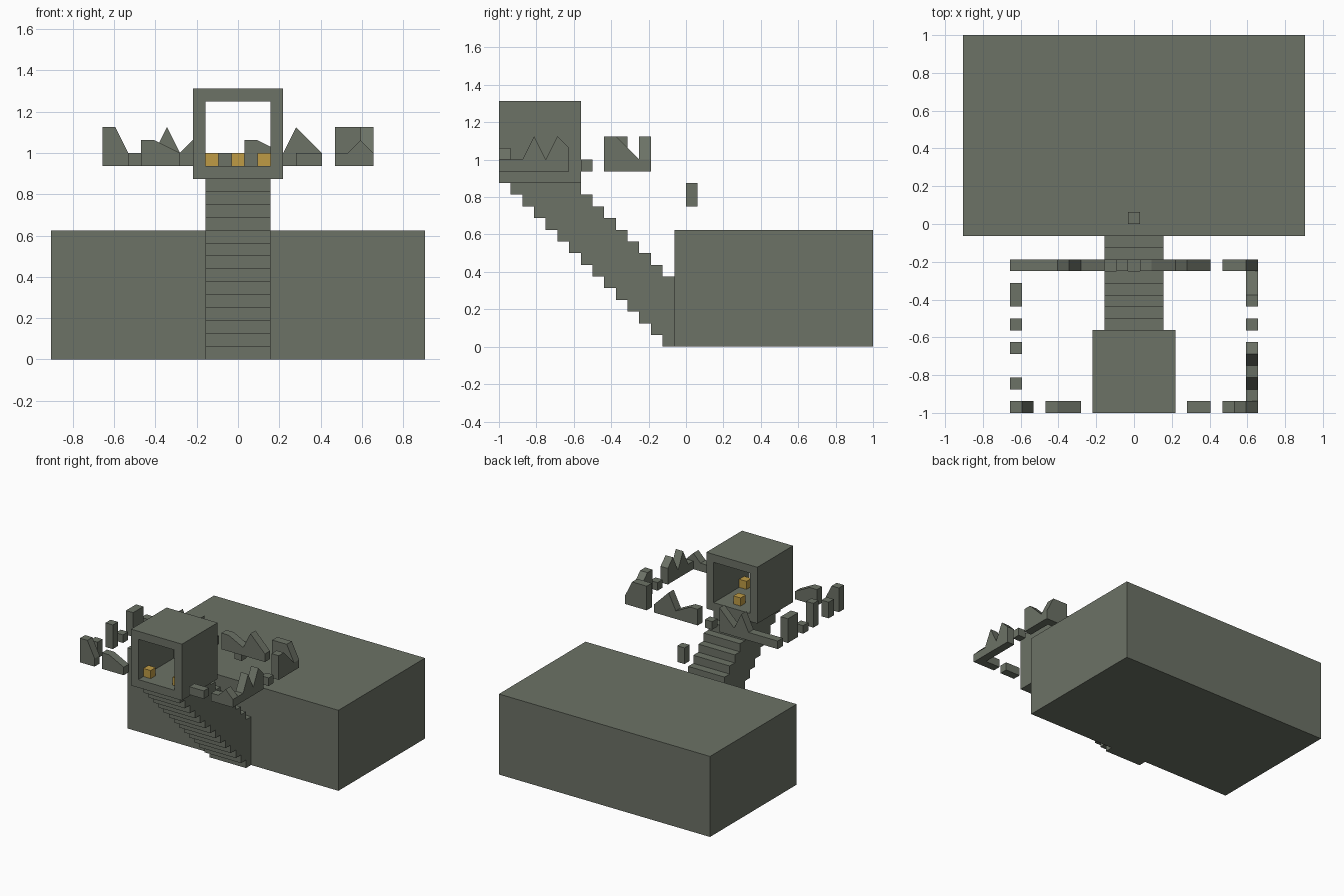
import bpy
import bmesh
from mathutils import Vector

U = 1 / 16  # one block

cube = bpy.data.objects.get("Cube")
if cube:
    bpy.data.objects.remove(cube, do_unlink=True)


def material(name, rgb):
    m = bpy.data.materials.new(name)
    m.use_nodes = True
    m.diffuse_color = (*rgb, 1)
    m.node_tree.nodes["Principled BSDF"].inputs["Base Color"].default_value = (*rgb, 1)
    return m


stone = material("grey green stone", (0.15, 0.168, 0.133))
gold = material("amber", (0.52, 0.33, 0.06))


def finish(name, bm, mat):
    bmesh.ops.recalc_face_normals(bm, faces=bm.faces)
    mesh = bpy.data.meshes.new(name)
    bm.to_mesh(mesh)
    bm.free()
    mesh.materials.append(mat)
    obj = bpy.data.objects.new(name, mesh)
    bpy.context.collection.objects.link(obj)
    return obj


def extrude(name, outline, axis, start, depth, mat=stone):
    """Extrude an outline of (horizontal, z) points along x or y, in blocks."""
    bm = bmesh.new()
    along_x = axis == "x"
    verts = [bm.verts.new(Vector((start, h, z) if along_x else (h, start, z)) * U)
             for h, z in outline]
    face = bm.faces.new(verts)
    out = bmesh.ops.extrude_face_region(bm, geom=[face])
    moved = [v for v in out["geom"] if isinstance(v, bmesh.types.BMVert)]
    step = Vector((depth, 0, 0) if along_x else (0, depth, 0)) * U
    bmesh.ops.translate(bm, verts=moved, vec=step)
    return finish(name, bm, mat)


def box(name, x, y, z, mat=stone):
    return extrude(name, [(x[0], z[0]), (x[1], z[0]), (x[1], z[1]), (x[0], z[1])],
                   "y", y[0], y[1] - y[0], mat)


def wall(name, axis, start, side, heights, floor=15):
    """Broken wall, one block thick, with a stepped top."""
    outline = [(start, floor)]
    for i, h in enumerate(heights):
        for p in ((start + i, floor + h), (start + i + 1, floor + h)):
            if len(outline) > 2 and outline[-1][1] == p[1]:
                outline.pop()
            if outline[-1] != p:
                outline.append(p)
    outline.append((start + len(heights), floor))
    return extrude(name, outline, axis, side, 1)


# Large base slab
box("base_block", (-14.5, 14.5), (-1, 16), (0, 10))

# Slanted stairway, stepped above and below
under = [p for k in range(14) for p in ((-2 - k, k), (-2 - k, k + 1))]
over = [p for k in range(13, 5, -1) for p in ((4 - k, k + 1), (4 - k, k))]
extrude("stairway", under + over + [(-1, 6), (-1, 0)], "x", -2.5, 5)

# Hollow square chamber, open at front and back
bm = bmesh.new()
rings = []
for y in (-16, -9):
    for r in (3.5, 2.5):
        rings.append([bm.verts.new(Vector((sx * r, y, 17.5 + sz * r)) * U)
                      for sx, sz in ((-1, -1), (1, -1), (1, 1), (-1, 1))])
front_out, front_in, back_out, back_in = rings
for a, b in ((front_out, front_in), (back_out, back_in),
             (front_out, back_out), (front_in, back_in)):
    for i in range(4):
        j = (i + 1) % 4
        bm.faces.new((a[i], a[j], b[j], b[i]))
finish("chamber", bm, stone)

# Amber blocks on the chamber floor
for i, (x, y) in enumerate(((-2, -15), (2, -15), (0, -11))):
    box(f"amber_block_{i + 1}", (x - 0.5, x + 0.5), (y, y + 1), (15, 16), gold)

# Small floating block
box("floating_block", (-0.5, 0.5), (0, 1), (12, 14))

# Ruined ring of walls around the chamber: start, heights
ring = {
    "front_wall": ("y", -16, [(-10.5, [3, 1]), (-7.5, [2, 1, 1]),
                              (4.5, [1, 1]), (7.5, [1, 2, 1])]),
    "back_wall": ("y", -4, [(-10.5, [1, 1, 1, 1, 3, 1, 3, 3]), (-1.5, [1]),
                            (0.5, [2, 1, 1, 3, 2, 1]), (7.5, [3, 3, 1])]),
    "left_wall": ("x", 9.5, [(-15, [1, 3, 1, 3, 2]), (-9, [1]), (-7, [3, 2, 1])]),
    "right_wall": ("x", -10.5, [(-14, [2]), (-11, [3]), (-9, [1]), (-7, [3, 3])]),
}
for name, (axis, side, runs) in ring.items():
    for i, (start, heights) in enumerate(runs):
        wall(f"{name}_{i + 1}", axis, start, side, heights)
